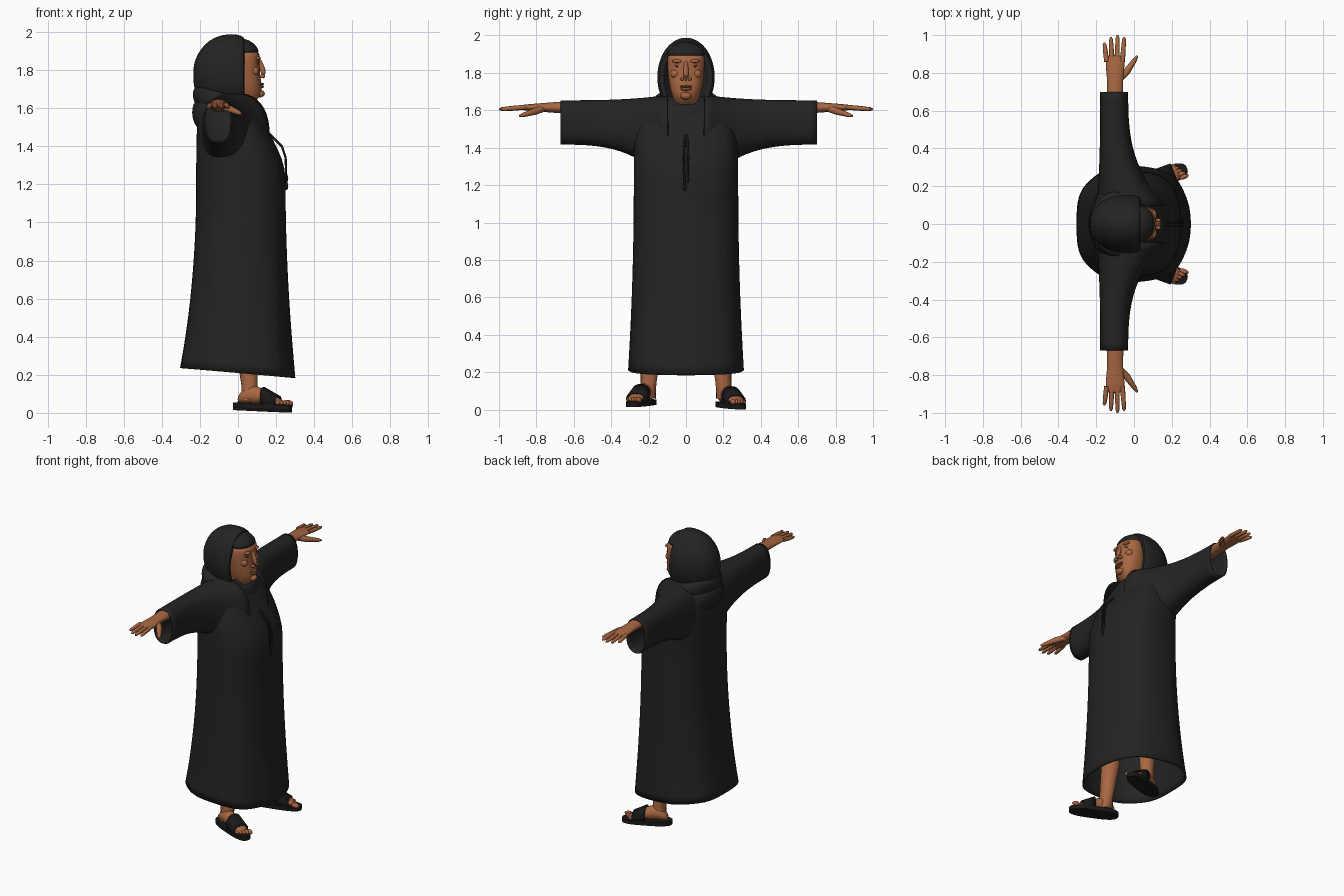
import bpy, bmesh, math
from math import sin, cos, pi, tau
from mathutils import Matrix, Vector

if "Cube" in bpy.data.objects:
    bpy.data.objects.remove(bpy.data.objects["Cube"])


def material(name, *rgb):
    mat = bpy.data.materials.new(name)
    mat.use_nodes = True
    mat.diffuse_color = (*rgb, 1)
    shader = next(node for node in mat.node_tree.nodes if node.type == 'BSDF_PRINCIPLED')
    shader.inputs["Base Color"].default_value = (*rgb, 1)
    shader.inputs["Roughness"].default_value = 0.9
    return mat


CLOTH = material("black cloth", .017, .017, .017)
LEATHER = material("dark leather", .01, .01, .01)
SKIN = material("brown skin", .39, .135, .055)
SHADE = material("dark skin", .22, .08, .04)
EYE = material("dark eye", .09, .04, .03)
HERE = Matrix.Identity(4)


def make(name, bm, mat, place=HERE, smooth=False, thickness=0):
    bm.transform(place)
    bmesh.ops.recalc_face_normals(bm, faces=bm.faces)
    mesh = bpy.data.meshes.new(name)
    bm.to_mesh(mesh)
    bm.free()
    mesh.materials.append(mat)
    part = bpy.data.objects.new(name, mesh)
    bpy.context.collection.objects.link(part)
    bpy.ops.object.select_all(action='DESELECT')
    part.select_set(True)
    bpy.context.view_layer.objects.active = part
    bpy.ops.object.shade_smooth_by_angle(angle=math.radians(50))
    if smooth:
        part.modifiers.new("smooth", 'SUBSURF').levels = 1
    if thickness:
        part.modifiers.new("thickness", 'SOLIDIFY').thickness = thickness


def bridge(bm, rings, caps):
    for lower, upper in zip(rings, rings[1:]):
        for i in range(len(lower)):
            j = i - 1
            bm.faces.new((lower[j], lower[i], upper[i], upper[j]))
    if caps:
        bm.faces.new(rings[0])
        bm.faces.new(rings[-1])


def rounded(value, power):
    return math.copysign(abs(value) ** (2 / power), value)


def loft(name, mat, axis, sections, sides=24, power=2, caps=True, folds=0, **options):
    """Join rounded sections (position, min a, max a, min b, max b, tilt) along an axis."""
    bm = bmesh.new()
    rings = []
    for position, a_min, a_max, b_min, b_max, tilt in sections:
        ring = []
        for i in range(sides):
            angle = tau * i / sides
            wave = 1 + folds * cos(7 * angle) * max(0, 1.2 - position)
            a = (a_min + a_max + (a_max - a_min) * rounded(cos(angle), power) * wave) / 2
            b = (b_min + b_max + (b_max - b_min) * rounded(sin(angle), power) * wave) / 2
            along = position + tilt * a
            point = {'x': (along, a, b), 'y': (a, along, b), 'z': (a, b, along)}[axis]
            ring.append(bm.verts.new(point))
        rings.append(ring)
    bridge(bm, rings, caps)
    make(name, bm, mat, **options)


def level(z, back, front, half, tilt=0):
    """Horizontal section, even about the middle."""
    return z, back, front, -half, half, tilt


def upright(x, half, low, high):
    """Section facing the front, even about the middle."""
    return x, -half, half, low, high, 0


def tube(name, mat, points, radii, sides=12, **options):
    """Round limb through points, with a radius at each."""
    bm = bmesh.new()
    points = [Vector(p) for p in points]
    rings = []
    for k, (point, radius) in enumerate(zip(points, radii)):
        direction = points[min(k + 1, len(points) - 1)] - points[max(k - 1, 0)]
        turn = direction.to_track_quat('Z', 'Y')
        rings.append([bm.verts.new(point + turn @ Vector(
            (radius * cos(tau * i / sides), radius * sin(tau * i / sides), 0)))
            for i in range(sides)])
    bridge(bm, rings, True)
    make(name, bm, mat, **options)


def ball(name, mat, centre, size, place=HERE):
    bm = bmesh.new()
    bmesh.ops.create_uvsphere(bm, u_segments=16, v_segments=10, radius=1)
    make(name, bm, mat, place @ Matrix.Translation(centre) @ Matrix.Diagonal((*size, 1)))


# Robe body: flared tilted hem below, sloping chest and shoulders above
robe = []
for step in range(16):
    z = .21 + step * .0977
    flare = max(0, 1.2 - z) ** 2
    slope = max(0, (z - 1.3) / .375)
    robe.append(level(z, -.22 - .09 * flare + .04 * slope ** 4,
                      .25 + .05 * flare - .2 * slope ** 1.1,
                      .28 + .03 * flare - .13 * slope ** 4, -.09 * flare ** 2))
loft("robe", CLOTH, 'z', robe, sides=42, power=2.5, caps=False, folds=.012,
     smooth=True, thickness=.01)


# Cowl folds around the neck
def cowl_fold(name, z, back, front, half, puff, tilt):
    sections = []
    for step in range(-3, 4):
        angle = step * pi / 6
        swell = puff * cos(angle)
        sections.append(level(z + 1.5 * puff * sin(angle), back - swell,
                              front + swell, half + swell, tilt))
    loft(name, CLOTH, 'z', sections, sides=28, smooth=True)


cowl_fold("lower_cowl", 1.53, -.185, .07, .15, .06, -.2)
cowl_fold("upper_cowl", 1.6, -.2, .075, .145, .04, -.3)

# Hood: a round back, a straight rim, and a lining turned in behind the face
hood = []
for step in range(1, 8):
    angle = step * pi / 14
    swell = sin(angle)
    hood.append(upright(-.05 - .19 * cos(angle), .155 * swell,
                        1.77 - .2 * swell, 1.77 + .22 * swell))
hood += [upright(0, .155, 1.56, 1.99), upright(.035, .145, 1.57, 1.975),
         upright(.04, .12, 1.59, 1.945), upright(-.04, .09, 1.63, 1.91)]
loft("hood", CLOTH, 'x', hood, sides=28, smooth=True)

# Cap under the hood
cap = []
for step in range(5):
    angle = step * .35
    cap.append(level(1.88 + .09 * sin(angle), -.05, .115 * cos(angle), .107 * cos(angle)))
loft("under_cap", CLOTH, 'z', cap, smooth=True)

# Head and face
face = [(1.6, .05, .05), (1.65, .11, .065), (1.68, .125, .075), (1.73, .125, .09),
        (1.82, .11, .1), (1.87, .12, .1), (1.91, .105, .1)]
loft("face", SKIN, 'z', [level(z, -.05, front, half) for z, front, half in face],
     power=2.3, smooth=True)
tube("nose", SKIN, [(.105, 0, 1.87), (.12, 0, 1.83), (.138, 0, 1.78), (.13, 0, 1.755)],
     (.008, .013, .019, .013), smooth=True)
ball("chin", SKIN, (.115, 0, 1.677), (.026, .03, .02))
ball("upper_lip", SHADE, (.12, 0, 1.727), (.016, .034, .007))
ball("lower_lip", SHADE, (.12, 0, 1.713), (.016, .03, .009))

for side, label in ((1, "left"), (-1, "right")):
    flip = Matrix.Diagonal((1, side, 1, 1))

    # Facial features
    ball(label + "_nostril", SKIN, (.128, .02, 1.768), (.015, .01, .01), flip)
    ball(label + "_eye", EYE, (.1, .043, 1.834), (.01, .015, .006), flip)
    ball(label + "_eyelid", SKIN, (.097, .043, 1.843), (.014, .02, .008), flip)
    ball(label + "_brow", SKIN, (.103, .045, 1.863), (.016, .03, .01), flip)
    ball(label + "_cheekbone", SKIN, (.085, .058, 1.795), (.026, .026, .025), flip)

    # Chest cord with a knot at the end
    end = Vector((.254, .007, 1.21 + .02 * side))
    tube(label + "_cord", LEATHER, [(.16, .004, 1.47), (.23, .01, 1.4), (.25, .012, 1.34), end],
         [.006] * 4, place=flip)
    ball(label + "_cord_knot", LEATHER, end, (.01, .01, .02), flip)

    # Wide open sleeve, deep at the armpit
    cuff = .685 + .015 * side
    sleeve = []
    for step in range(9):
        reach = step / 8
        flare = (1 - reach) ** 3
        sleeve.append((.1 + reach * (cuff - .1), -.18 - .02 * flare, -.03 + .2 * flare,
                       1.415 - .2 * flare, 1.655 + .03 * flare, 0))
    loft(label + "_sleeve", CLOTH, 'y', sleeve, sides=20, power=2.4, caps=False,
         smooth=True, thickness=.008, place=flip)

    # Forearm and palm
    palm = [(.45, .055, .045), (.7, .045, .03), (.75, .04, .025), (.85, .055, .018),
            (.9, .045, .01)]
    loft(label + "_hand", SKIN, 'y',
         [(y, -.1 - wide, -.1 + wide, 1.615 - deep, 1.615 + deep, 0) for y, wide, deep in palm],
         sides=16, smooth=True, place=flip)

    # Fingers fan out, the middle one longest
    for i, finger in enumerate(("little", "ring", "middle", "index")):
        base = Vector((-.145 + .028 * i, .86, 1.617))
        tip = Vector((-.157 + .035 * i, 1 - .01 * (i - 2) ** 2, 1.605))
        tube(f"{label}_{finger}_finger", SKIN,
             [base, base.lerp(tip, .5), base.lerp(tip, .9), tip],
             (.013, .0125, .01, .004), place=flip)
    tube(label + "_thumb", SKIN, [(-.085, .76, 1.61), (-.04, .805, 1.595),
                                  (.005, .87, 1.575), (.018, .89, 1.57)],
         (.018, .019, .012, .005), place=flip)

    # Lower leg
    tube(label + "_leg", SKIN, [(.06, .205, .06), (.06, .2, .15), (.04, .18, .4)],
         (.044, .043, .06), sides=16, place=flip)

    # Foot and sandal, turned outward and sloping towards the toes
    foot = (flip @ Matrix.Translation((.13, .24, .006 - .006 * side))
            @ Matrix.Rotation(math.radians(20), 4, 'Z')
            @ Matrix.Rotation(math.radians(2.5), 4, 'Y'))
    loft(label + "_sole", LEATHER, 'z', [level(z, -.164, .16, .052) for z in (.008, .036)],
         sides=28, power=2.8, place=foot)
    loft(label + "_foot", SKIN, 'x',
         [upright(x, half, .033, top) for x, half, top in (
             (-.14, .02, .07), (-.12, .036, .1), (-.07, .04, .14), (0, .043, .115),
             (.05, .047, .085), (.12, .044, .055))],
         sides=16, smooth=True, place=foot)
    for i, toe in enumerate(("big", "second", "third", "fourth", "little")):
        shrink = 1 - .08 * i
        ball(f"{label}_{toe}_toe", SKIN, (.128 - .009 * i, -.036 + .0185 * i, .046),
             (.026 * shrink, .0135 * shrink, .015 * shrink), foot)
    loft(label + "_strap", LEATHER, 'x',
         [upright(x, .054, .015, .125 - .5 * x) for x in (0, .04, .085)],
         sides=20, power=2.4, caps=False, thickness=.007, place=foot)
